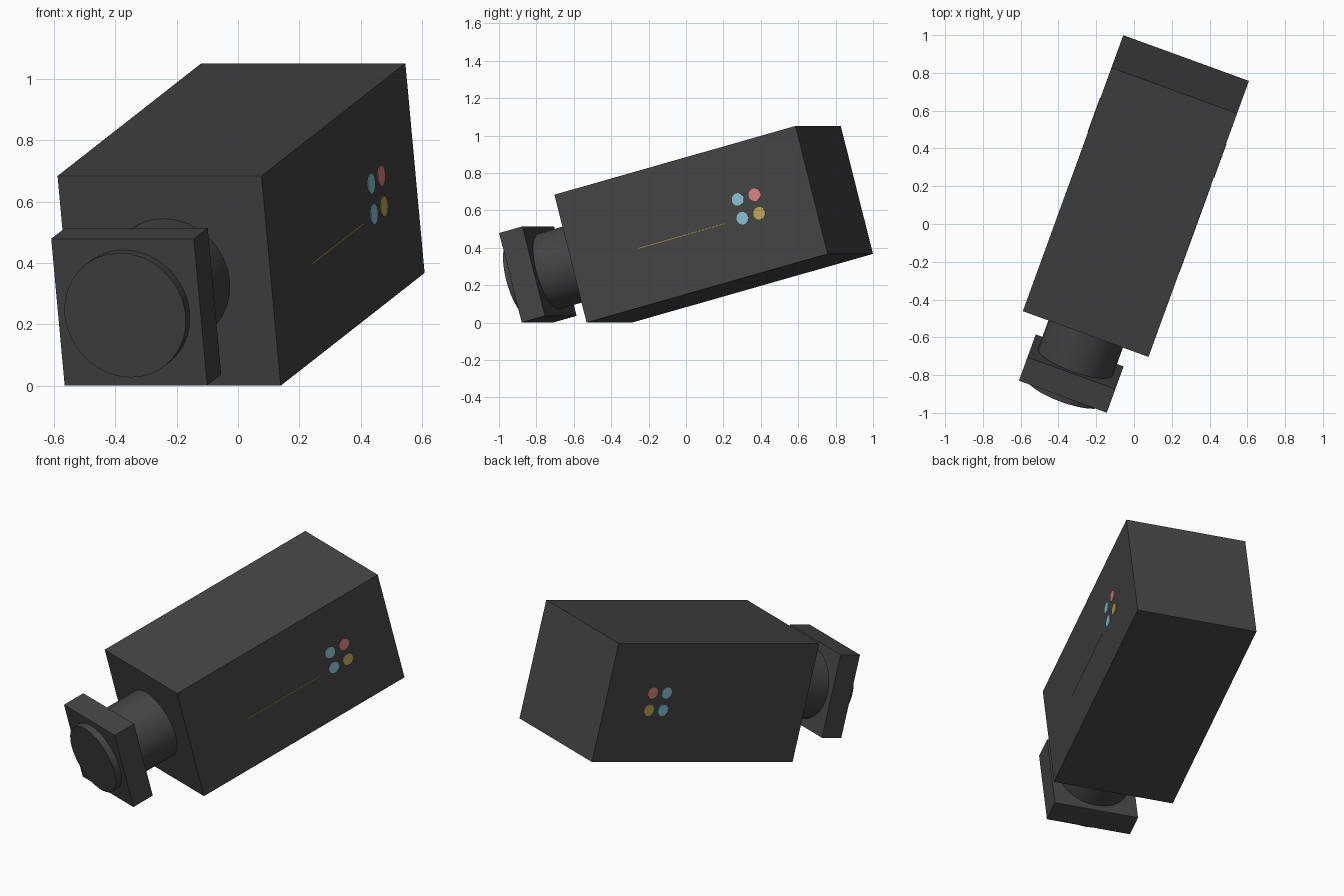
import bpy, bmesh, math
from mathutils import Matrix, Vector

if "Cube" in bpy.data.objects:
    bpy.data.objects.remove(bpy.data.objects["Cube"])

# Whole camera: yawed 20 degrees, nose pitched down 15 degrees
FRAME = (Matrix.Translation((0.01, 0.148, 0.5255))
         @ Matrix.Rotation(math.radians(-20), 4, 'Z')
         @ Matrix.Rotation(math.radians(15), 4, 'X'))


def material(name, hex_rgb):
    def lin(c):
        c /= 255
        return c / 12.92 if c <= 0.04045 else ((c + 0.055) / 1.055) ** 2.4
    m = bpy.data.materials.new(name)
    m.diffuse_color = [lin((hex_rgb >> s) & 255) for s in (16, 8, 0)] + [1]
    m.use_nodes = True
    m.node_tree.nodes["Principled BSDF"].inputs["Base Color"].default_value = m.diffuse_color
    return m


BLACK = material("charcoal", 0x444444)
BLUE = material("light blue", 0x8AC2D6)
RED = material("soft red", 0xDA8282)
YELLOW = material("mustard", 0xBEA75C)


def finish(name, bm, mat, smooth=False):
    mesh = bpy.data.meshes.new(name)
    bm.to_mesh(mesh)
    bm.free()
    mesh.materials.append(mat)
    ob = bpy.data.objects.new(name, mesh)
    bpy.context.collection.objects.link(ob)
    ob.matrix_world = FRAME
    if smooth:
        bpy.ops.object.select_all(action='DESELECT')
        ob.select_set(True)
        bpy.context.view_layer.objects.active = ob
        bpy.ops.object.shade_smooth_by_angle(angle=math.radians(30))
    return ob


def box(name, centre, size, mat):
    bm = bmesh.new()
    bmesh.ops.create_cube(bm, size=1, matrix=Matrix.Translation(centre)
                          @ Matrix.Diagonal(Vector((*size, 1))))
    return finish(name, bm, mat)


def cylinder(name, centre, radius, depth, axis, sides, mat):
    turn = Matrix.Rotation(math.pi / 2, 4, 'Y' if axis == 'X' else 'X')
    bm = bmesh.new()
    bmesh.ops.create_cone(bm, cap_ends=True, segments=sides, radius1=radius,
                          radius2=radius, depth=depth,
                          matrix=Matrix.Translation(centre) @ turn)
    return finish(name, bm, mat, True)


HALF = 0.354      # half width of the body
# Body, lens barrel, square hood and front disc along local y
box("camera_body", (0, 0, 0), (2 * HALF, 1.42, 2 * HALF), BLACK)
cylinder("lens_barrel", (0, -0.8385, 0), 0.21, 0.26, 'Y', 32, BLACK)
box("lens_hood", (0, -1.0355, 0), (0.495, 0.137, 0.495), BLACK)
cylinder("lens_front", (0, -1.122, 0), 0.21, 0.044, 'Y', 32, BLACK)

# Four coloured dots on each side of the body
dots = [("front_top", 0.292, 0.059, BLUE), ("back_top", 0.391, 0.059, RED),
        ("front_bottom", 0.292, -0.044, BLUE), ("back_bottom", 0.391, -0.044, YELLOW)]
for side, sx in (("right", 1), ("left", -1)):
    for label, y, z, mat in dots:
        cylinder(f"{side}_dot_{label}", (sx * HALF, y, z), 0.034, 0.006, 'X', 20, mat)

# Hairline stripe on the right side
box("side_hairline", (HALF, -0.07, -0.047), (0.003, 0.51, 0.003), YELLOW)
